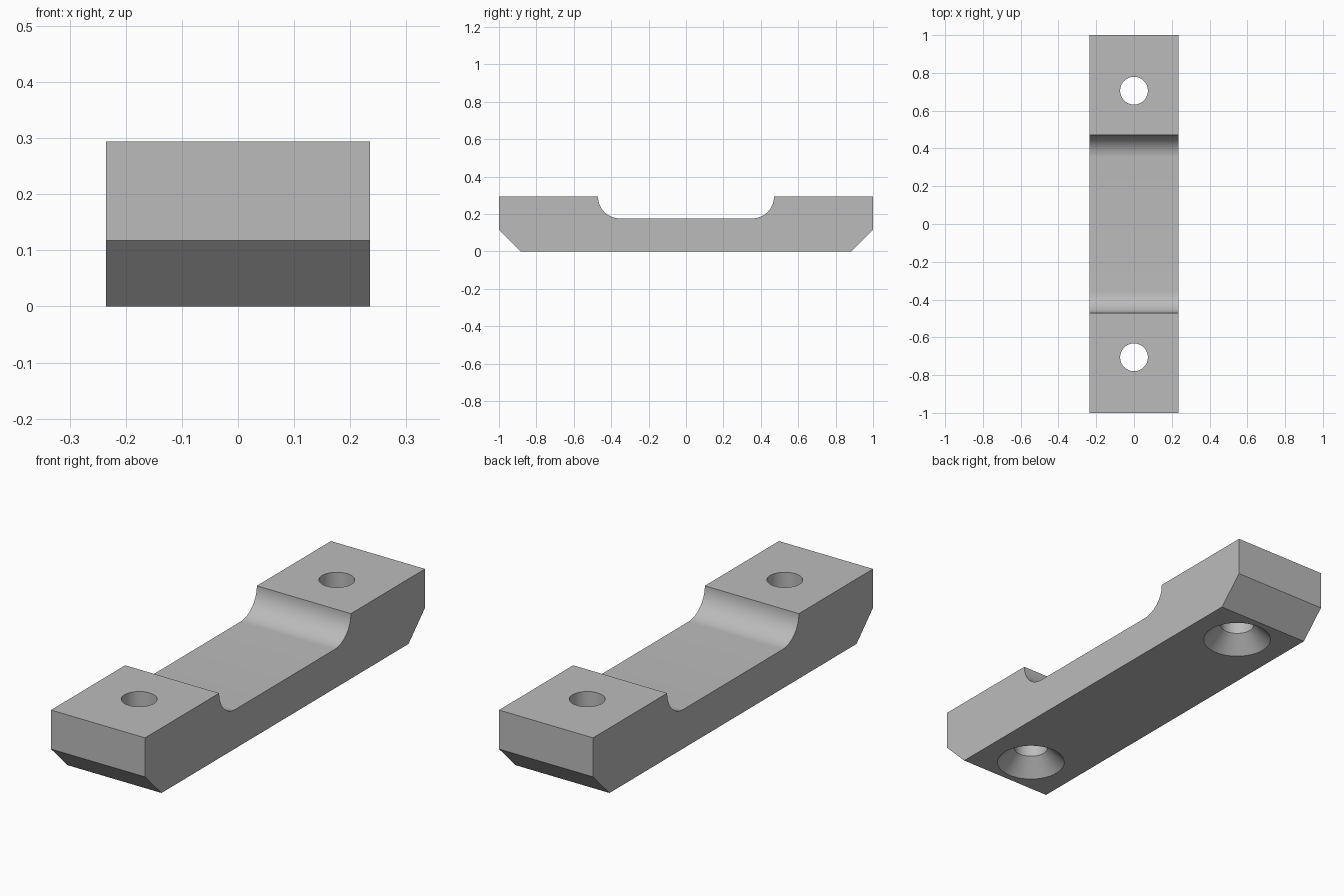
import bpy
import bmesh
import math

cube = bpy.data.objects.get("Cube")
if cube:
    bpy.data.objects.remove(cube, do_unlink=True)

MM = 2 / 34          # the bar is 34 units long
HALF_WIDTH = 4 * MM
HEIGHT = 5 * MM
FILLET = 2 * MM
HOLE_Y = 12 * MM

grey = bpy.data.materials.new("plain grey")
grey.use_nodes = True
grey.diffuse_color = (0.5, 0.5, 0.5, 1)
grey.node_tree.nodes["Principled BSDF"].inputs["Base Color"].default_value = grey.diffuse_color


def make_object(name, bm):
    bmesh.ops.recalc_face_normals(bm, faces=bm.faces)
    mesh = bpy.data.meshes.new(name)
    bm.to_mesh(mesh)
    bm.free()
    mesh.materials.append(grey)
    obj = bpy.data.objects.new(name, mesh)
    bpy.context.collection.objects.link(obj)
    return obj


# Half of the side profile: chamfered end, raised pad, filleted recess
half = [(15 * MM, 0), (17 * MM, 2 * MM), (17 * MM, HEIGHT)]
steps = 16
for i in range(steps + 1):
    a = math.pi / 2 * i / steps
    half.append((6 * MM + FILLET * math.cos(a), HEIGHT - FILLET * math.sin(a)))
profile = half + [(-y, z) for y, z in reversed(half)]

# Bar extruded across its width
bm = bmesh.new()
side = bm.faces.new([bm.verts.new((-HALF_WIDTH, y, z)) for y, z in profile])
extruded = bmesh.ops.extrude_face_region(bm, geom=[side])["geom"]
bmesh.ops.translate(bm, vec=(2 * HALF_WIDTH, 0, 0),
                    verts=[g for g in extruded if isinstance(g, bmesh.types.BMVert)])
bar = make_object("mounting_bar", bm)


# Screw hole cutter: a straight bore with a countersink underneath
def screw_cutter(name, y):
    rings = [(2.6, -0.1), (1.25, 1.25), (1.25, 6)]
    sides = 48
    bm = bmesh.new()
    loops = []
    for r, z in rings:
        loops.append([bm.verts.new((r * MM * math.cos(math.tau * k / sides),
                                    y + r * MM * math.sin(math.tau * k / sides), z * MM))
                      for k in range(sides)])
    for low, high in zip(loops, loops[1:]):
        for k in range(sides):
            n = (k + 1) % sides
            bm.faces.new((low[k], low[n], high[n], high[k]))
    bm.faces.new(loops[0])
    bm.faces.new(loops[-1])
    cutter = make_object(name, bm)
    cutter.hide_render = True
    return cutter


cutters = [screw_cutter("front_hole_cutter", -HOLE_Y), screw_cutter("back_hole_cutter", HOLE_Y)]
bpy.context.view_layer.objects.active = bar
bar.select_set(True)
for cutter in cutters:
    cutter.select_set(False)
    cut = bar.modifiers.new("screw_hole", "BOOLEAN")
    cut.operation = "DIFFERENCE"
    cut.solver = "EXACT"
    cut.object = cutter
    bpy.ops.object.modifier_apply(modifier=cut.name)
    bpy.data.objects.remove(cutter, do_unlink=True)

bpy.ops.object.shade_smooth_by_angle(angle=math.radians(30))
